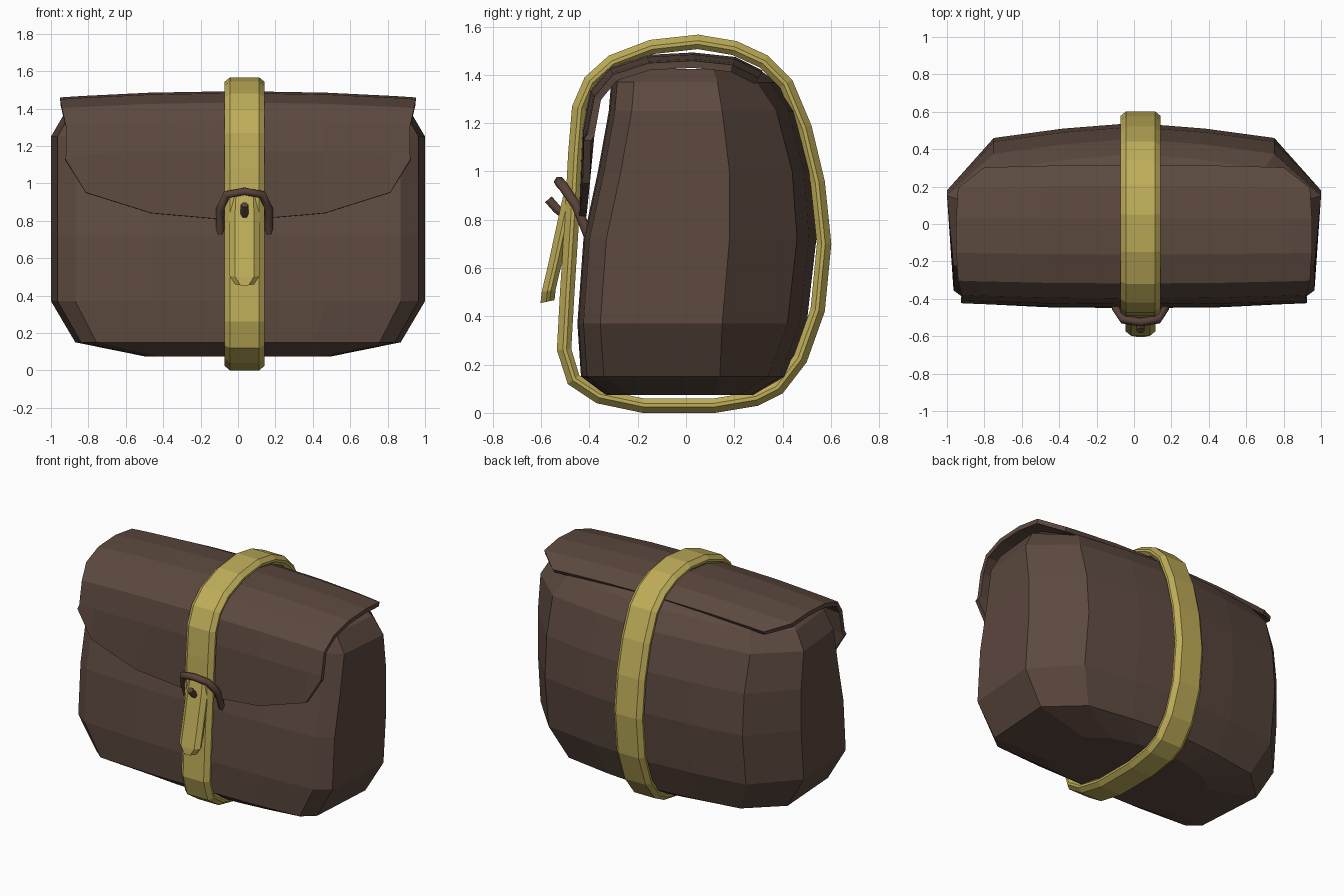
import bpy, bmesh
from mathutils import Vector

if "Cube" in bpy.data.objects:
    bpy.data.objects.remove(bpy.data.objects["Cube"])


def material(name, rgb):
    m = bpy.data.materials.new(name)
    m.diffuse_color = (*rgb, 1)
    m.use_nodes = True
    m.node_tree.nodes["Principled BSDF"].inputs["Base Color"].default_value = m.diffuse_color
    return m


LEATHER = material("brown_leather", (0.108, 0.067, 0.050))
STRAP = material("yellow_strap", (0.52, 0.42, 0.10))
METAL = material("buckle_brown", (0.10, 0.055, 0.042))
CX = 0.035  # strap centre line


def loft(name, rings, mat, ring_closed=True, path_closed=False, caps=True):
    bm = bmesh.new()
    vs = [[bm.verts.new(p) for p in r] for r in rings]
    n, k = len(vs), len(vs[0])
    for i in range(n if path_closed else n - 1):
        a, b = vs[i], vs[(i + 1) % n]
        for j in range(k if ring_closed else k - 1):
            bm.faces.new((a[j], a[(j + 1) % k], b[(j + 1) % k], b[j]))
    if caps and not path_closed and ring_closed:
        bm.faces.new(vs[0])
        bm.faces.new(vs[-1])
    bmesh.ops.recalc_face_normals(bm, faces=bm.faces)
    me = bpy.data.meshes.new(name)
    bm.to_mesh(me)
    bm.free()
    me.materials.append(mat)
    ob = bpy.data.objects.new(name, me)
    bpy.context.collection.objects.link(ob)
    return ob


def tube(name, pts, radius, mat):
    cu = bpy.data.curves.new(name, 'CURVE')
    cu.dimensions = '3D'
    cu.bevel_depth, cu.bevel_resolution, cu.use_fill_caps = radius, 1, True
    sp = cu.splines.new('POLY')
    sp.points.add(len(pts) - 1)
    for q, p in zip(sp.points, pts):
        q.co = (*p, 1)
    cu.materials.append(mat)
    ob = bpy.data.objects.new(name, cu)
    bpy.context.collection.objects.link(ob)
    return ob


# Bag body: stacked outlines (z, half width, front y, back y, side seam y)
levels = [(0.075, 0.50, -0.33, 0.30, 0.12), (0.15, 0.87, -0.43, 0.42, 0.14),
          (0.37, 1.00, -0.445, 0.50, 0.15), (0.72, 1.00, -0.42, 0.54, 0.18),
          (1.00, 1.00, -0.36, 0.52, 0.18), (1.25, 1.00, -0.315, 0.455, 0.15),
          (1.37, 0.93, -0.305, 0.375, 0.13), (1.425, 0.84, -0.26, 0.30, 0.11)]
rings = []
for z, w, f, b, s in levels:
    half = [(0.47 * w, f), (0.87 * w, f + 0.02), (0.965 * w, f + 0.09), (w, s),
            (0.75 * w, b - 0.08), (0.38 * w, b - 0.03)]
    ring = [(0, f - 0.005)] + half + [(0, b)] + [(-x, y) for x, y in reversed(half)]
    rings.append([(x, y, z) for x, y in ring])
loft("bag_body", rings, LEATHER)

# Flap: curved sheet (y, z, half width), lower edge rounded up at the corners
profile = [(0.31, 1.405, 0.80), (0.20, 1.46, 0.94), (0.03, 1.478, 0.95),
           (-0.16, 1.468, 0.95), (-0.31, 1.42, 0.94), (-0.385, 1.33, 0.92),
           (-0.415, 1.17, 0.92), (-0.43, None, 0.925)]
columns = [(-1, 1.13), (-0.88, 0.95), (-0.5, 0.84), (0, 0.80),
           (0.5, 0.84), (0.88, 0.95), (1, 1.13)]
rows = []
for y, z, w in profile:
    row = []
    for c, hem in columns:
        k = 1 - 0.05 * c * c
        row.append((c * w, y * k, hem if z is None else 0.8 + (z - 0.8) * k))
    rows.append(row)
flap = loft("flap", rows, LEATHER, ring_closed=False)
sol = flap.modifiers.new("thickness", 'SOLIDIFY')
sol.thickness, sol.offset = 0.03, 0


# Strap section: chamfered flat band
def band(p, inward, hw, th):
    sec = [(-hw + 0.03, 0), (hw - 0.03, 0), (hw, 0.025), (hw, th - 0.02),
           (hw - 0.02, th), (-hw + 0.02, th), (-hw, th - 0.02), (-hw, 0.025)]
    return [(CX + x, p[0] + inward.x * d, p[1] + inward.y * d) for x, d in sec]


# Strap loop around the bag (outer y, z)
path = [(0.05, 1.567), (0.21, 1.54), (0.34, 1.48), (0.44, 1.38), (0.52, 1.19),
        (0.575, 0.96), (0.602, 0.70), (0.575, 0.42), (0.50, 0.21), (0.40, 0.08),
        (0.30, 0.03), (0.12, 0.0), (-0.18, 0.0), (-0.37, 0.04), (-0.49, 0.12),
        (-0.535, 0.26), (-0.522, 0.50), (-0.503, 0.80), (-0.488, 1.08),
        (-0.472, 1.27), (-0.42, 1.39), (-0.32, 1.48), (-0.15, 1.545)]
rings = []
for i, p in enumerate(path):
    t = Vector(path[(i + 1) % len(path)]) - Vector(path[i - 1])
    rings.append(band(p, Vector((t.y, -t.x)).normalized(), 0.108, 0.06))
loft("strap", rings, STRAP, path_closed=True)

# Loose strap end hanging through the buckle
tail = [(-0.495, 0.96, 0.075), (-0.52, 0.85, 0.08), (-0.57, 0.62, 0.08),
        (-0.598, 0.50, 0.08), (-0.603, 0.455, 0.052)]
loft("strap_end", [band((y, z), Vector((0.97, 0.2)), w, 0.06) for y, z, w in tail], STRAP)

# Buckle arch and prong
half = [(0.13, -0.405, 0.735), (0.13, -0.455, 0.86), (0.095, -0.51, 0.94)]
arch = ([(CX - x, y, z) for x, y, z in half] + [(CX, -0.525, 0.957)]
        + [(CX + x, y, z) for x, y, z in reversed(half)])
tube("buckle", arch, 0.023, METAL)
tube("buckle_prong", [(CX, -0.49, 0.81), (CX, -0.535, 0.845), (CX, -0.57, 0.885)], 0.021, METAL)
